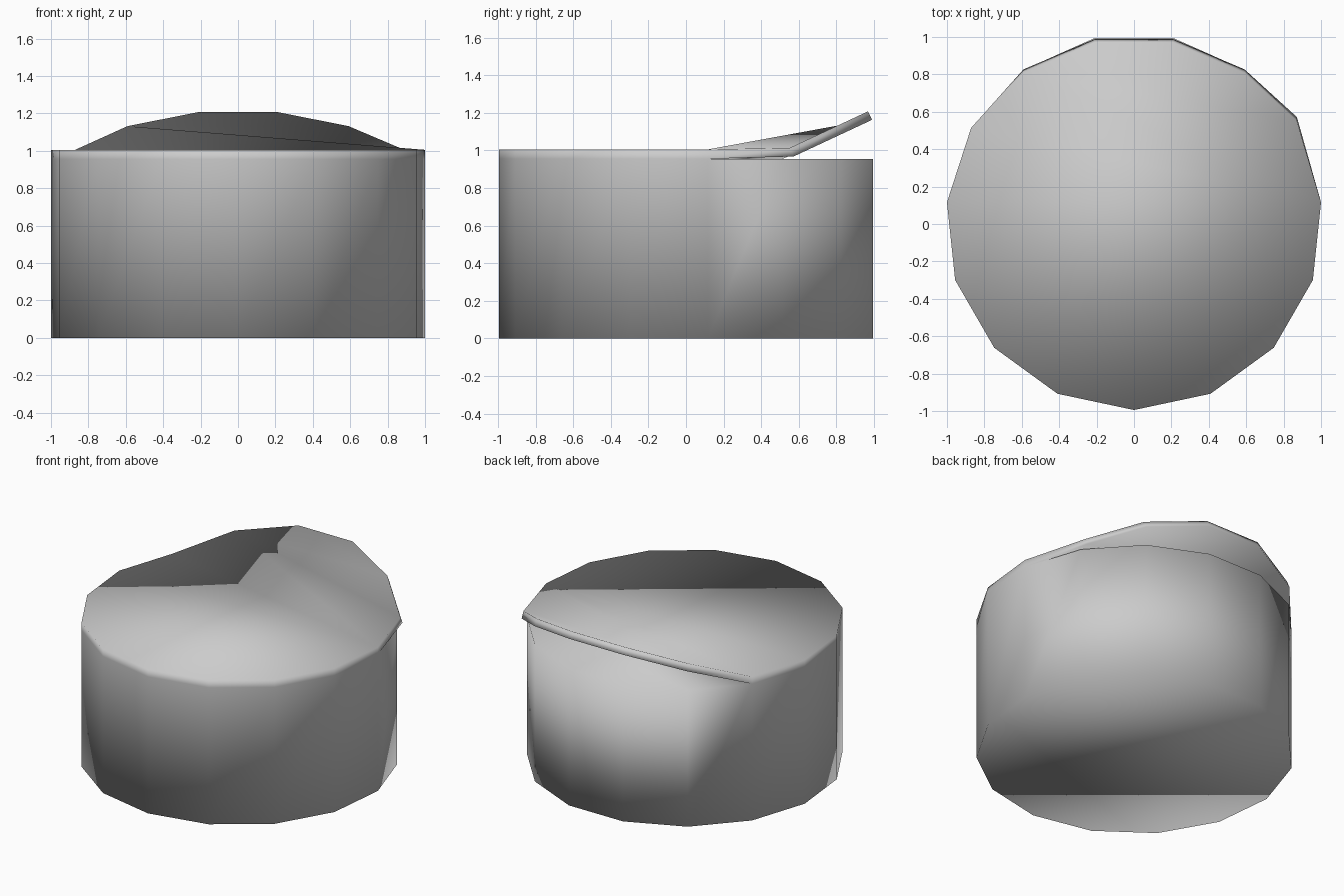
import bpy
import bmesh
from math import cos, sin, radians

cube = bpy.data.objects.get("Cube")
if cube:
    bpy.data.objects.remove(cube, do_unlink=True)

SIDES = 15
RADIUS = 1.0055
SHIFT_Y = 0.011
BODY_TOP = 0.955
LID_TOP = 1.005
HINGE_Y = 0.53
TILT = radians(25)
STRETCH = 1.055
FREE = range(1, 6)          # rim corners of the lid that are lifted at the back

# Single grey material
grey = bpy.data.materials.new("plain grey")
grey.use_nodes = True
colour = (0.6, 0.6, 0.6, 1)
grey.diffuse_color = colour
grey.node_tree.nodes["Principled BSDF"].inputs["Base Color"].default_value = colour

bm = bmesh.new()


def corner(i, z):
    a = radians(6 + 360 / SIDES * i)
    return (RADIUS * cos(a), RADIUS * sin(a) + SHIFT_Y, z)


def lifted(i, z):
    """Rim corner swung up about the hinge line."""
    x, y, _ = corner(i, z)
    d, h = (y - HINGE_Y) * STRETCH, z - BODY_TOP
    # the first corner is pulled slightly past the hinge
    d = max(d, 0.03)
    return (x, HINGE_Y + 0.015 + d * cos(TILT) - h * sin(TILT),
            BODY_TOP + d * sin(TILT) + h * cos(TILT))


# Rings: base, body rim, underside of lid (shared where closed), lid top
base = [bm.verts.new(corner(i, 0)) for i in range(SIDES)]
rim = [bm.verts.new(corner(i, BODY_TOP)) for i in range(SIDES)]
under = [bm.verts.new(lifted(i, BODY_TOP)) if i in FREE else rim[i] for i in range(SIDES)]
top = [bm.verts.new((lifted if i in FREE else corner)(i, LID_TOP)) for i in range(SIDES)]

# Body wall and lid edge
for low, high in ((base, rim), (under, top)):
    for i in range(SIDES):
        j = (i + 1) % SIDES
        bm.faces.new((low[i], low[j], high[j], high[i]))

# Base and the surface exposed below the open lid
bm.faces.new(base[::-1])
bm.faces.new(rim[0:7])


def flap(ring, flip):
    """Bent part of the lid: two crease triangles and the raised panel."""
    for ids in ((0, 5, 6), (0, 1, 5), (1, 2, 3, 4, 5)):
        face = [ring[i] for i in ids]
        bm.faces.new(face[::-1] if flip else face)


flap(top, False)
flap(under, True)
bm.faces.new(top[6:] + top[:1])     # flat part of the lid

for f in bm.faces:
    f.smooth = True

mesh = bpy.data.meshes.new("tin_with_bent_lid")
bm.to_mesh(mesh)
bm.free()
mesh.materials.append(grey)
tin = bpy.data.objects.new("tin_with_bent_lid", mesh)
bpy.context.scene.collection.objects.link(tin)
